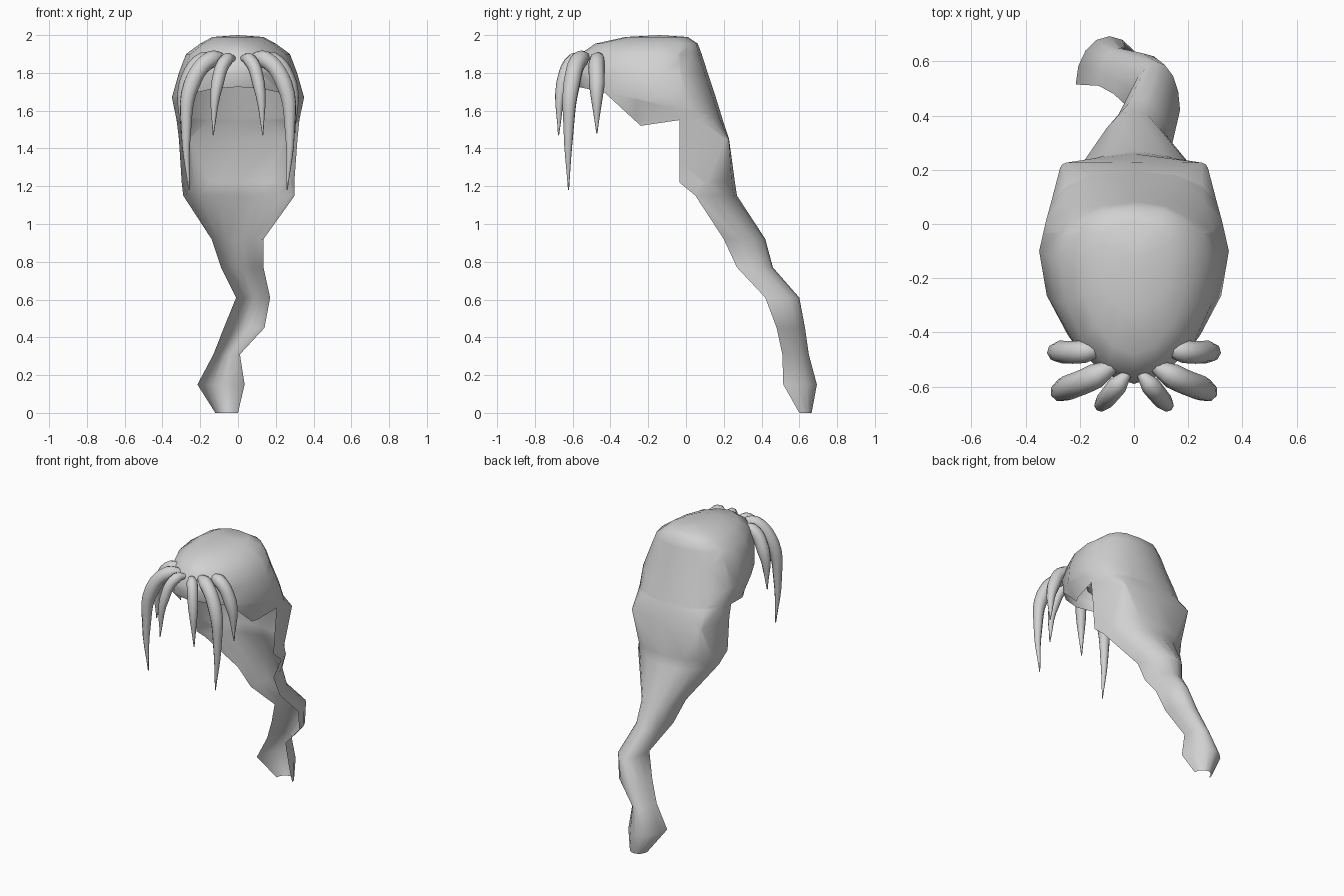
import bpy, bmesh, math
from mathutils import Vector

cube = bpy.data.objects.get("Cube")
if cube:
    bpy.data.objects.remove(cube, do_unlink=True)

grey = bpy.data.materials.new("hair_grey")
grey.use_nodes = True
tone = (0.64, 0.64, 0.64, 1)
grey.diffuse_color = tone
shader = grey.node_tree.nodes["Principled BSDF"]
shader.inputs["Base Color"].default_value = tone
shader.inputs["Roughness"].default_value = 0.8

SIDES = 16
NECK_Y = -0.035     # front edge of the hair behind the neck


def ring(bm, z, xl, xr, yf, cy, yb, power, taper=0):
    """Rounded cross-section with separate front and back depths."""
    verts = []
    for i in range(SIDES):
        a = math.tau * i / SIDES
        c, s = math.cos(a), math.sin(a)
        p = 2 / (power if s > 0 else 1.9)
        depth = math.copysign(abs(s) ** p, s)
        x = math.copysign(abs(c) ** p, c) * (xr - xl) / 2
        x *= 1 - taper * max(depth, 0)
        y = depth * (yb - cy if s > 0 else cy - yf)
        verts.append(bm.verts.new((x + (xl + xr) / 2, cy + y, z)))
    return verts


# Scalp: half width, front, middle, back, squareness and taper of the back
scalp = [
    (1.99, .135, -.32, -.14, .01, 2.4, 0),
    (1.955, .2, -.48, -.14, .062, 3.2, 0),
    (1.90, .275, -.56, -.13, .083, 2.2, 0),
    (1.80, .313, -.59, -.12, .115, 2.1, 0),
    (1.67, .35, -.55, -.10, .158, 2.2, 0),
    (1.55, .325, -.50, NECK_Y, .195, 2.7, 0),
    (1.45, .315, -.45, NECK_Y, .228, 24, .14),
    (1.22, .298, -.40, NECK_Y, .259, 2.7, 0),
]
# Tail: left edge, right edge, open front edge, back
tail = [
    (1.15, -.29, .30, .05, .27),
    (.92, -.14, .135, .20, .42),
    (.77, -.09, .135, .27, .46),
    (.61, -.01, .17, .42, .60),
    (.45, -.075, .14, .48, .63),
    (.31, -.13, .01, .51, .65),
    (.15, -.215, .035, .515, .693),
    (0, -.12, 0, .60, .665),
]

bm = bmesh.new()
rows = [ring(bm, z, -w, w, *shape) for z, w, *shape in scalp]
rows += [ring(bm, z, xl, xr, yf - .05, yf, yb, 2) for z, xl, xr, yf, yb in tail]
top = bm.verts.new((0, -.14, 2))
for i in range(SIDES):
    bm.faces.new((top, rows[0][i], rows[0][(i + 1) % SIDES]))
for r in range(len(rows) - 1):
    # the tail is open along its front
    count = SIDES if r < len(scalp) - 1 else SIDES // 2
    for i in range(count):
        j = (i + 1) % SIDES
        bm.faces.new((rows[r][i], rows[r + 1][i], rows[r + 1][j], rows[r][j]))

# Trim the face opening and the temples
hem = [(-.7, 1.755), (-.43, 1.695), (-.24, 1.52), (NECK_Y, 1.55), (NECK_Y, 0)]
for (y0, z0), (y1, z1) in zip(hem, hem[1:]):
    near = [f for f in bm.faces if 1.2 < f.calc_center_median().z < 1.86]
    parts = set(near) | {e for f in near for e in f.edges} | {v for f in near for v in f.verts}
    bmesh.ops.bisect_plane(bm, geom=list(parts), plane_co=(0, y0, z0),
                           plane_no=(0, z0 - z1, y1 - y0), dist=1e-5)


def below_hem(p):
    for (y0, z0), (y1, z1) in zip(hem[:3], hem[1:4]):
        if y0 <= p.y < y1:
            return p.z < z0 + (z1 - z0) * (p.y - y0) / (y1 - y0)
    return False


bmesh.ops.delete(bm, geom=[f for f in bm.faces if below_hem(f.calc_center_median())],
                 context='FACES')
bmesh.ops.delete(bm, geom=[v for v in bm.verts if not v.link_faces], context='VERTS')
mesh = bpy.data.meshes.new("scalp_and_tail")
bm.to_mesh(mesh)
bm.free()
mesh.materials.append(grey)
hair = bpy.data.objects.new("scalp_and_tail", mesh)
bpy.context.collection.objects.link(hair)


# Fringe: tapered locks, mirrored left and right
def lock(name, points, side):
    curve = bpy.data.curves.new(name, 'CURVE')
    curve.dimensions = '3D'
    curve.bevel_depth = 1
    curve.bevel_resolution = 2
    curve.resolution_u = 5
    curve.use_fill_caps = True
    spline = curve.splines.new('BEZIER')
    spline.bezier_points.add(len(points) - 1)
    for bp, (x, y, z, radius) in zip(spline.bezier_points, points):
        bp.co = Vector((side * x, y, z))
        bp.radius = radius
        bp.handle_left_type = bp.handle_right_type = 'AUTO'
    curve.materials.append(grey)
    ob = bpy.data.objects.new(name, curve)
    bpy.context.collection.objects.link(ob)
    return ob


locks = {
    "inner_lock": [(.015, -.54, 1.875, .012), (.06, -.595, 1.87, .036),
                   (.11, -.655, 1.74, .033), (.132, -.675, 1.47, .003)],
    "long_lock": [(.04, -.50, 1.87, .012), (.14, -.56, 1.873, .046),
                  (.245, -.605, 1.74, .046), (.275, -.622, 1.48, .027),
                  (.26, -.622, 1.18, .003)],
    "outer_lock": [(.085, -.45, 1.86, .012), (.18, -.47, 1.87, .042),
                   (.272, -.472, 1.74, .042), (.30, -.472, 1.48, .003)],
}
objects = [hair]
for name, points in locks.items():
    for side, label in ((1, "left"), (-1, "right")):
        objects.append(lock(label + "_" + name, points, side))

bpy.ops.object.select_all(action='DESELECT')
for ob in objects:
    ob.select_set(True)
bpy.context.view_layer.objects.active = hair
bpy.ops.object.convert(target='MESH')
bpy.ops.object.shade_smooth_by_angle(angle=math.radians(60))
